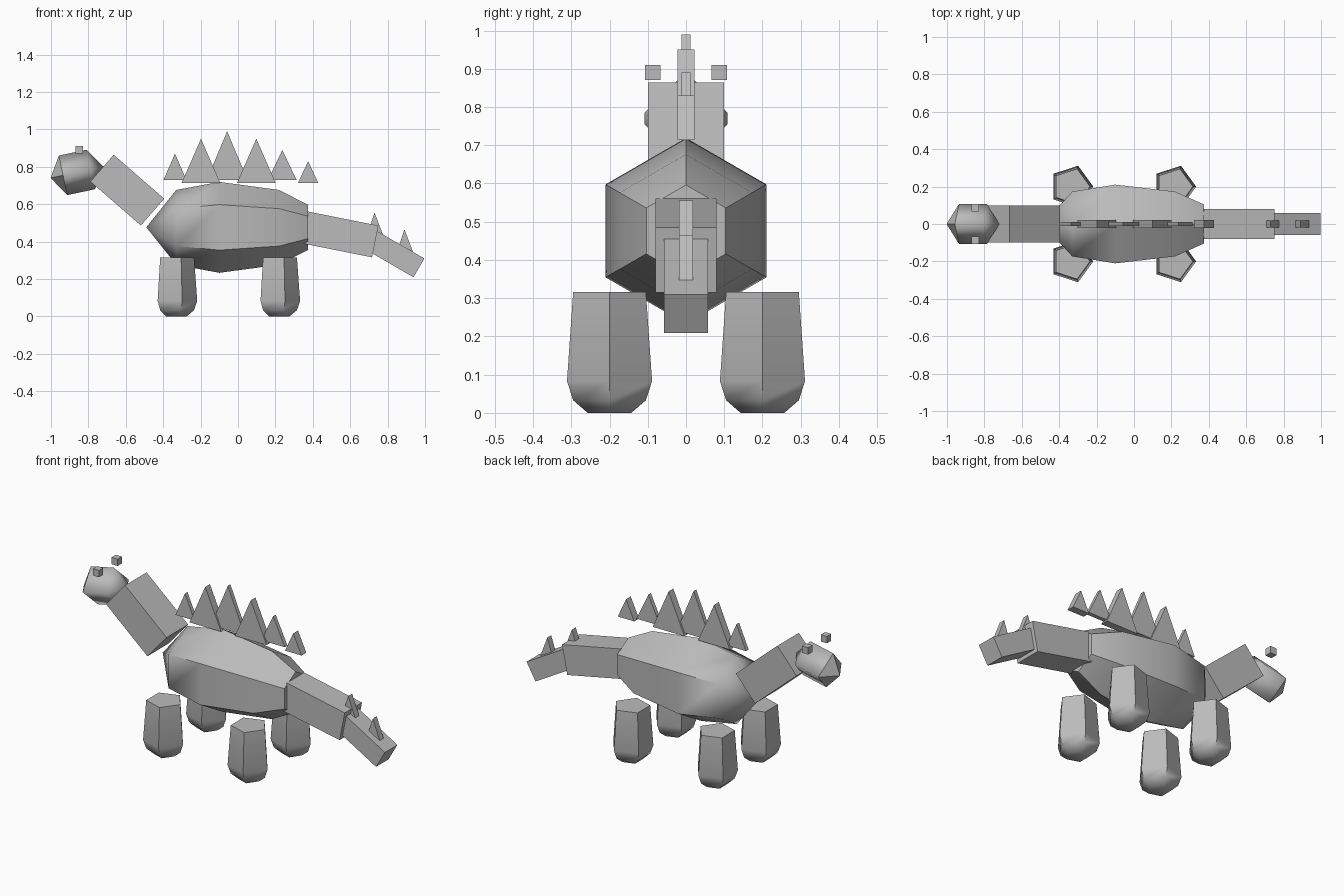
import bpy, bmesh, math
from mathutils import Vector, Matrix

cube = bpy.data.objects.get("Cube")
if cube:
    bpy.data.objects.remove(cube, do_unlink=True)

grey = bpy.data.materials.new("stone_grey")
grey.use_nodes = True
grey.diffuse_color = (0.5, 0.5, 0.5, 1)
grey.node_tree.nodes["Principled BSDF"].inputs["Base Color"].default_value = (0.5, 0.5, 0.5, 1)


def finish(name, bm, angle=None):
    """Turn a bmesh into an object, optionally smoothed below an angle."""
    bmesh.ops.recalc_face_normals(bm, faces=bm.faces[:])
    mesh = bpy.data.meshes.new(name)
    bm.to_mesh(mesh)
    bm.free()
    mesh.materials.append(grey)
    obj = bpy.data.objects.new(name, mesh)
    bpy.context.collection.objects.link(obj)
    if angle:
        bpy.ops.object.select_all(action='DESELECT')
        obj.select_set(True)
        bpy.context.view_layer.objects.active = obj
        bpy.ops.object.shade_smooth_by_angle(angle=math.radians(angle))
    return obj


def box(name, center, size, pitch=0):
    """Box turned about y; a positive pitch lowers its +x end."""
    bm = bmesh.new()
    m = (Matrix.Translation(center) @ Matrix.Rotation(math.radians(pitch), 4, 'Y')
         @ Matrix.Diagonal((*size, 1)))
    bmesh.ops.create_cube(bm, size=1, matrix=m)
    return finish(name, bm)


def loft(name, profile, sides, matrix, angle=None):
    """Many-sided solid along its own z from (height, radius) pairs."""
    bm = bmesh.new()
    rings = []
    for h, r in profile:
        n = sides if r else 1
        rings.append([bm.verts.new(matrix @ Vector((r * math.cos(math.tau * i / sides),
                      r * math.sin(math.tau * i / sides), h))) for i in range(n)])
    for a, b in zip(rings, rings[1:]):
        for i in range(sides):
            j = (i + 1) % sides
            quad = [a[i % len(a)], a[j % len(a)], b[j % len(b)], b[i % len(b)]]
            bm.faces.new(list(dict.fromkeys(quad)))
    for ring in (rings[0], rings[-1]):
        if len(ring) > 1:
            bm.faces.new(ring)
    return finish(name, bm, angle)


def plate(name, points, thickness):
    """Triangle in the xz plane, thickened evenly along y."""
    bm = bmesh.new()
    face = bm.faces.new([bm.verts.new((x, -thickness / 2, z)) for x, z in points])
    out = bmesh.ops.extrude_face_region(bm, geom=[face])["geom"]
    bmesh.ops.translate(bm, vec=(0, thickness, 0),
                        verts=[v for v in out if isinstance(v, bmesh.types.BMVert)])
    return finish(name, bm)


# Axis frame whose z runs along +x and whose first corner points up
along_x = Matrix(((0, 0, 1, 0), (0, 1, 0, 0), (1, 0, 0, 0), (0, 0, 0, 1)))

# Body: six-sided, pointed at the chest and cut flat at the tail
loft("body", [(-.49, 0), (-.33, .2), (-.1, .243), (.22, .2), (.375, .12)], 6,
     Matrix.Translation((0, 0, .476)) @ along_x, 48)

# Head: four-sided with a blunt point at each end
head = loft("head", [(-.144, 0), (-.076, .108), (.076, .108), (.144, 0)], 4,
            Matrix.Translation((-.861, 0, .77)) @ Matrix.Rotation(math.radians(-12), 4, 'Y')
            @ along_x, 100)
for face in head.data.polygons:
    if face.normal.x < -.5:
        face.use_smooth = False

# Neck and two tail segments
box("neck", (-.592, 0, .675), (.358, .2, .19), 41)
box("tail_base", (.545, 0, .438), (.385, .16, .173), 11.3)
box("tail_end", (.842, 0, .332), (.29, .116, .116), 30)

# Eyes and legs on both sides
leg_profile = [(0, .06), (.033, .1), (.083, .117), (.316, .1)]
for side, s in (("left", 1), ("right", -1)):
    box(side + "_eye", (-.85, s * .087, .89), (.04, .04, .04))
    for end, x in (("front", -.335), ("hind", .215)):
        loft(f"{end}_{side}_leg", leg_profile, 5, Matrix.Translation((x, s * .2, 0)), 50)

# Back plates: middle, half width, peak height; thin and thick alternate
plates = [(-.337, .062, .87), (-.198, .103, .95), (-.058, .11, .99),
          (.098, .103, .95), (.237, .077, .89), (.375, .054, .83)]
for i, (x, w, top) in enumerate(plates):
    base, thick = ((.728, .024), (.714, .044))[i % 2]
    plate(f"back_plate_{i + 1}", [(x - w, base), (x + w, base), (x, top)], thick)

# Tail spikes
for i, (x, z) in enumerate([(.73, .555), (.89, .465)]):
    plate(f"tail_spike_{i + 1}", [(x - .027, z - .08), (x + .045, z - .118), (x, z)], .036)
